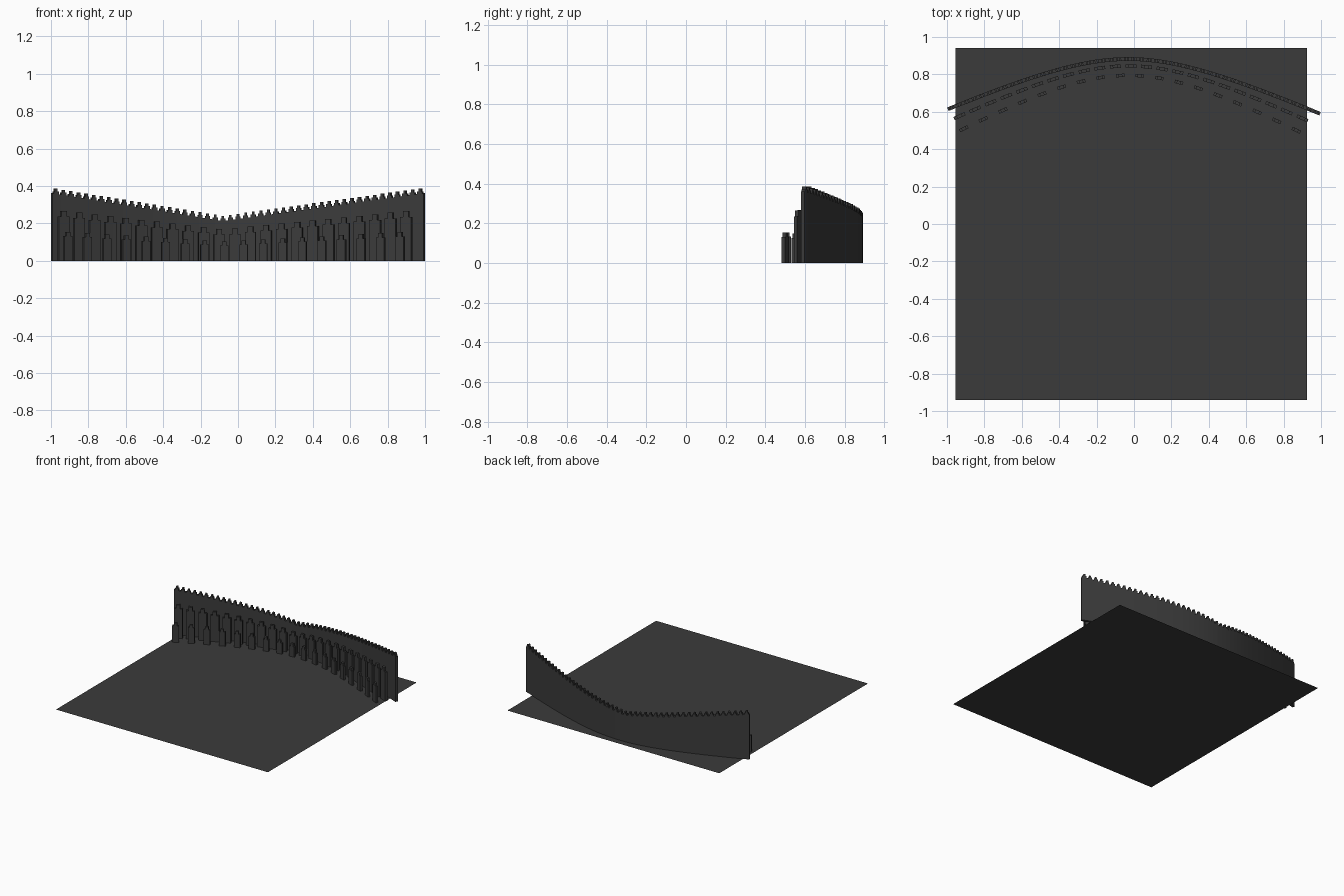
import bpy, bmesh, math
from mathutils import Vector

if "Cube" in bpy.data.objects:
    bpy.data.objects.remove(bpy.data.objects["Cube"])

mat = bpy.data.materials.new("charcoal grey")
mat.diffuse_color = (0.044, 0.044, 0.044, 1)
mat.use_nodes = True
mat.node_tree.nodes["Principled BSDF"].inputs["Base Color"].default_value = mat.diffuse_color

X0 = -0.03      # crown of the curve in plan
LOW = -0.08     # lowest point of the skyline


def curve(x, crown, a):
    """Plan curve: rounded crown, nearly straight arms. Returns point and normal."""
    d = x - X0
    r = math.sqrt(d * d + 0.25)
    p = Vector((x, crown - a * (r - 0.5), 0))
    n = Vector((a * d / r, 1, 0)).normalized()
    return p, n


def skyline(x, low, high):
    span = 1 + LOW if x < LOW else 1 - LOW
    return low + (high - low) * abs(x - LOW) / span


def finish(name, bm):
    bmesh.ops.recalc_face_normals(bm, faces=bm.faces[:])
    me = bpy.data.meshes.new(name)
    bm.to_mesh(me)
    bm.free()
    me.materials.append(mat)
    ob = bpy.data.objects.new(name, me)
    bpy.context.collection.objects.link(ob)


def section(bm, x, crown, a, depth, z0, z1):
    p, n = curve(x, crown, a)
    h = n * depth / 2
    up0, up1 = Vector((0, 0, z0)), Vector((0, 0, z1))
    return [bm.verts.new(v) for v in (p - h + up0, p + h + up0, p + h + up1, p - h + up1)]


def strip(bm, xs, crown, a, depth, z0, top):
    """Solid swept along the plan curve through the stations xs."""
    rings = [section(bm, x, crown, a, depth, z0(x), top(x)) for x in xs]
    for r, s in zip(rings, rings[1:]):
        for i in range(4):
            j = (i + 1) % 4
            bm.faces.new((r[i], r[j], s[j], s[i]))
    bm.faces.new(rings[0])
    bm.faces.new(rings[-1])


def block(bm, x, w, crown, a, depth, z0, z1):
    strip(bm, (x - w / 2, x + w / 2), crown, a, depth, lambda _: z0, lambda _: z1)


# thin floor
bm = bmesh.new()
bm.faces.new([bm.verts.new(c) for c in
              ((-0.955, -0.942, 0), (0.925, -0.942, 0), (0.925, 0.942, 0), (-0.955, 0.942, 0))])
finish("floor", bm)

# tall back wall, lowest in the middle
CR, A, D = 0.882, 0.457, 0.02
wall_top = lambda x: skyline(x, 0.212, 0.362)
bm = bmesh.new()
stations = sorted([-0.995 + 1.99 * i / 48 for i in range(49)] + [LOW])
strip(bm, stations, CR, A, D, lambda x: 0, wall_top)
finish("back_wall", bm)

# stepped battlements along the wall
bm = bmesh.new()
N = 49
for i in range(N):
    x = -0.975 + 1.95 * i / (N - 1)
    z = wall_top(x)
    block(bm, x, 0.026, CR, A, D, z - 0.01, z + 0.013)
    block(bm, x, 0.013, CR, A, D, z + 0.013, z + 0.028)
finish("battlements", bm)


def panel_row(name, count, xa, xb, crown, a, depth, low, high, mid, side, drop):
    """Row of free-standing stepped panels: tall centre, lower shoulders."""
    bm = bmesh.new()
    for i in range(count):
        x = xa + (xb - xa) * i / (count - 1)
        z = skyline(x, low, high)
        block(bm, x, mid, crown, a, depth, 0, z)
        for s in (-1, 1):
            block(bm, x + s * (mid + side) / 2, side, crown, a, depth, 0, z - drop)
    finish(name, bm)


# middle and front rows of panels
panel_row("middle_panels", 23, -0.933, 0.9, 0.845, 0.504, 0.018, 0.168, 0.275, 0.028, 0.015, 0.03)
panel_row("front_panels", 18, -0.91, 0.867, 0.795, 0.557, 0.018, 0.103, 0.16, 0.022, 0.011, 0.022)
